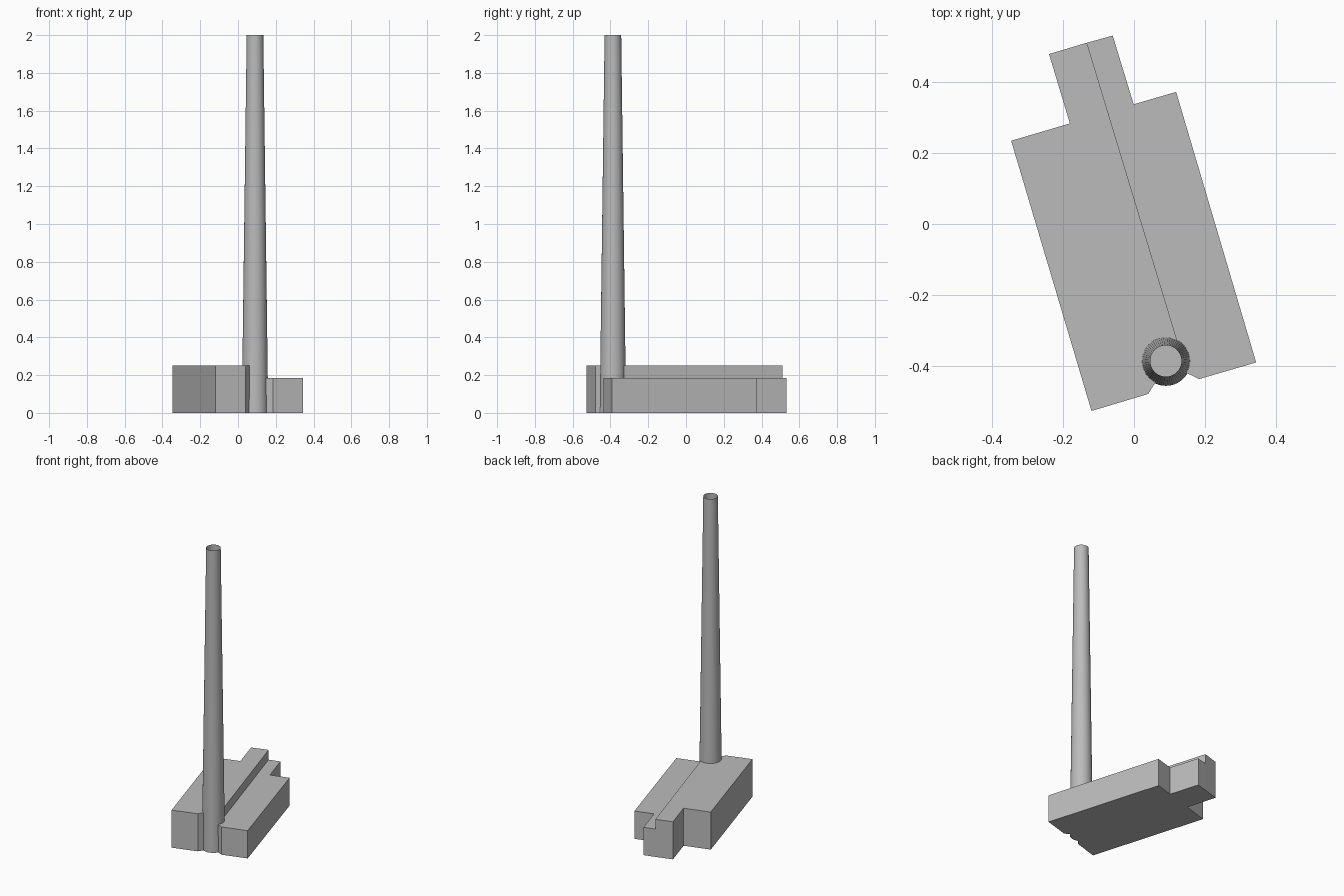
import bpy
import bmesh
import math

cube = bpy.data.objects.get("Cube")
if cube:
    bpy.data.objects.remove(cube, do_unlink=True)

# One plain grey for everything
grey = bpy.data.materials.new("plain_grey")
grey.use_nodes = True
colour = (0.5, 0.5, 0.5, 1.0)
grey.diffuse_color = colour
grey.node_tree.nodes["Principled BSDF"].inputs["Base Color"].default_value = colour

TOWER_X, TOWER_Y = 0.09, -0.387
BASE_R, TOP_R, TOWER_H = 0.07, 0.044, 2.0


def add_object(name, bm):
    bmesh.ops.recalc_face_normals(bm, faces=bm.faces[:])
    mesh = bpy.data.meshes.new(name)
    bm.to_mesh(mesh)
    bm.free()
    mesh.materials.append(grey)
    obj = bpy.data.objects.new(name, mesh)
    bpy.context.collection.objects.link(obj)
    return obj


def arc(start, end, steps=12, radius=0.067):
    """Points on the recess that hugs the tower, angles in degrees."""
    angles = [math.radians(start + (end - start) * i / steps) for i in range(steps + 1)]
    return [(TOWER_X + radius * math.cos(a), TOWER_Y + radius * math.sin(a)) for a in angles]


def prism(name, outline, height):
    """Extrude a ground outline up to the given height."""
    bm = bmesh.new()
    base = bm.faces.new([bm.verts.new((x, y, 0)) for x, y in outline])
    top = bmesh.ops.extrude_face_region(bm, geom=[base], use_keep_orig=True)["geom"]
    bmesh.ops.translate(bm, vec=(0, 0, height),
                        verts=[v for v in top if isinstance(v, bmesh.types.BMVert)])
    return add_object(name, bm)


# Taller half of the building, with its half of the rear annex
prism("high_hall",
      [(0.04, -0.48), (-0.12, -0.528), (-0.347, 0.235), (-0.181, 0.284),
       (-0.24, 0.48), (-0.133, 0.512)] + arc(62, 244), 0.25)

# Lower half of the building, on the other side of the ridge line
prism("low_hall",
      [(-0.133, 0.512), (-0.06, 0.532), (-0.001, 0.338), (0.119, 0.373),
       (0.345, -0.391), (0.184, -0.438)] + arc(-30, 62), 0.185)

# Tapered chimney: open at the top, closed at the ground
bm = bmesh.new()
bmesh.ops.create_cone(bm, cap_ends=False, segments=64,
                      radius1=BASE_R, radius2=TOP_R, depth=TOWER_H)
bmesh.ops.translate(bm, verts=bm.verts[:], vec=(TOWER_X, TOWER_Y, TOWER_H / 2))
rim = [e for e in bm.edges if all(v.co.z < 0.01 for v in e.verts)]
bmesh.ops.contextual_create(bm, geom=rim)
chimney = add_object("chimney", bm)

bpy.ops.object.select_all(action="DESELECT")
chimney.select_set(True)
bpy.context.view_layer.objects.active = chimney
bpy.ops.object.shade_smooth_by_angle(angle=math.radians(30))
